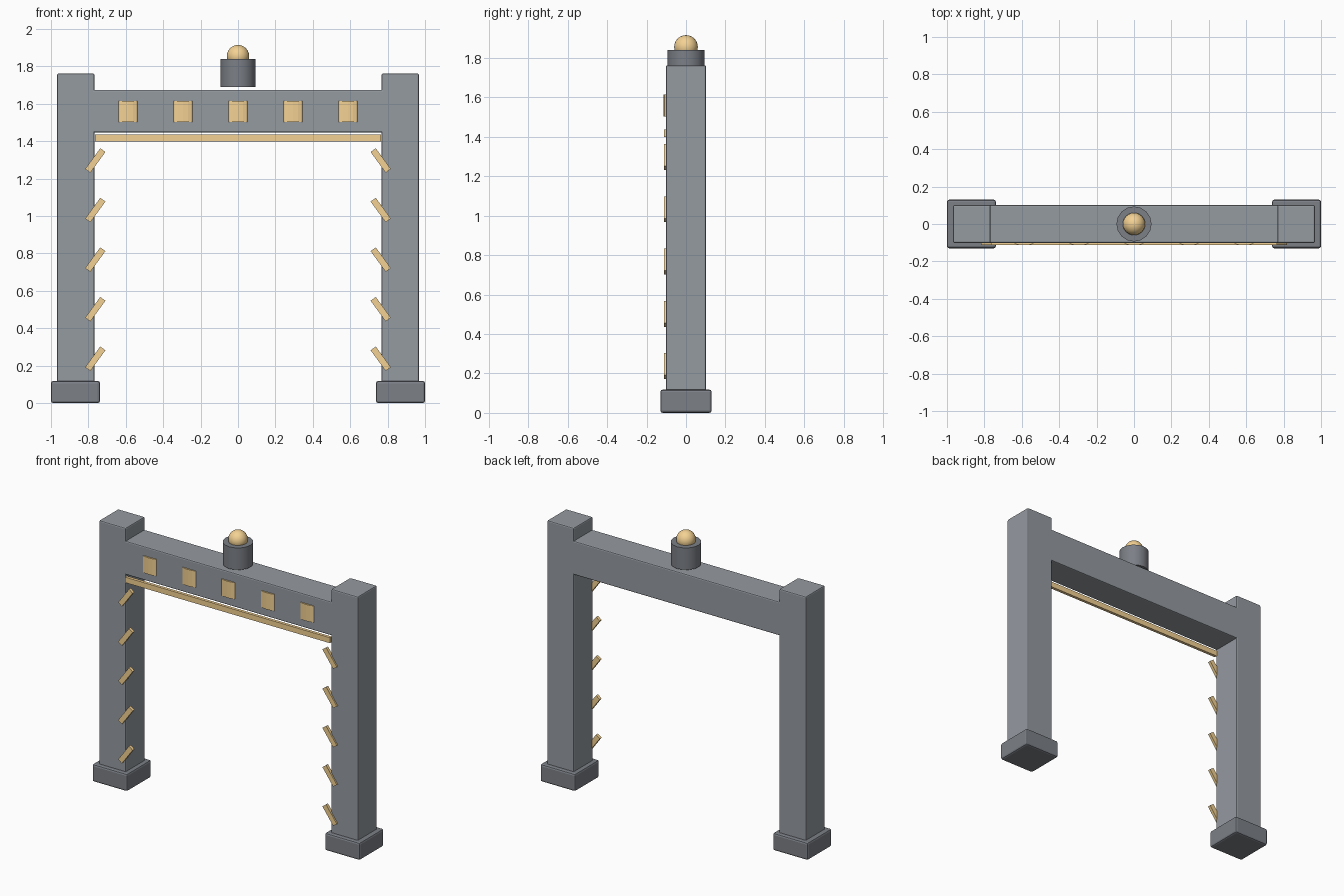
import bpy
from math import radians

if "Cube" in bpy.data.objects:
    bpy.data.objects.remove(bpy.data.objects["Cube"])


def material(name, rgb):
    m = bpy.data.materials.new(name)
    m.diffuse_color = (*rgb, 1)
    m.use_nodes = True
    m.node_tree.nodes["Principled BSDF"].inputs["Base Color"].default_value = m.diffuse_color
    return m


gold = material("gold", (0.90, 0.64, 0.29))
slate = material("slate", (0.30, 0.325, 0.355))
dark = material("dark_slate", (0.20, 0.215, 0.24))


def smooth(ob):
    bpy.ops.object.select_all(action="DESELECT")
    ob.select_set(True)
    bpy.context.view_layer.objects.active = ob
    bpy.ops.object.shade_smooth_by_angle(angle=radians(35))


def finish(ob, name, size, mat):
    ob.name = name
    ob.scale = size
    bpy.ops.object.transform_apply(location=False, rotation=False, scale=True)
    ob.data.materials.append(mat)
    return ob


def box(name, loc, size, mat, rot_y=0, bevel=0):
    bpy.ops.mesh.primitive_cube_add(size=1, location=loc, rotation=(0, rot_y, 0))
    ob = finish(bpy.context.object, name, size, mat)
    if bevel:
        m = ob.modifiers.new("bevel", "BEVEL")
        m.width, m.segments, m.limit_method = bevel, 2, "ANGLE"
    return ob


def cylinder(name, loc, radius, depth, sides, mat, scale_y=1):
    bpy.ops.mesh.primitive_cylinder_add(vertices=sides, radius=radius, depth=depth, location=loc)
    return finish(bpy.context.object, name, (1, scale_y, 1), mat)


for s, side in ((-1, "left"), (1, "right")):
    # Posts and their footings
    box(f"{side}_post", (s * 0.867, 0, 0.931), (0.2, 0.204, 1.662), slate, bevel=0.008)
    box(f"{side}_footing", (s * 0.869, 0, 0.059), (0.262, 0.26, 0.118), dark, bevel=0.012)
    # Slanted slats up the inner post edges
    for i in range(5):
        box(f"{side}_slat_{i + 1}", (s * 0.763, -0.102, 0.237 + i * 0.265),
            (0.034, 0.02, 0.137), gold, -s * radians(36))

# Lintel running into both posts
box("lintel", (0, 0, 1.561), (1.6, 0.204, 0.228), slate, bevel=0.008)

# Trim bar below the lintel
box("trim_bar", (0, -0.102, 1.418), (1.53, 0.02, 0.037), gold)

# Rounded bosses along the lintel
for i in range(-2, 3):
    cylinder(f"boss_{i + 3}", (i * 0.294, -0.1, 1.558), 0.053, 0.112, 12, gold, 0.25)

# Lamp on top: drum and globe
smooth(cylinder("lamp_drum", (0, 0, 1.765), 0.094, 0.148, 16, dark))
bpy.ops.mesh.primitive_uv_sphere_add(segments=24, ring_count=12, radius=0.06, location=(0, 0, 1.855))
globe = finish(bpy.context.object, "lamp_globe", (1, 1, 1), gold)
smooth(globe)
